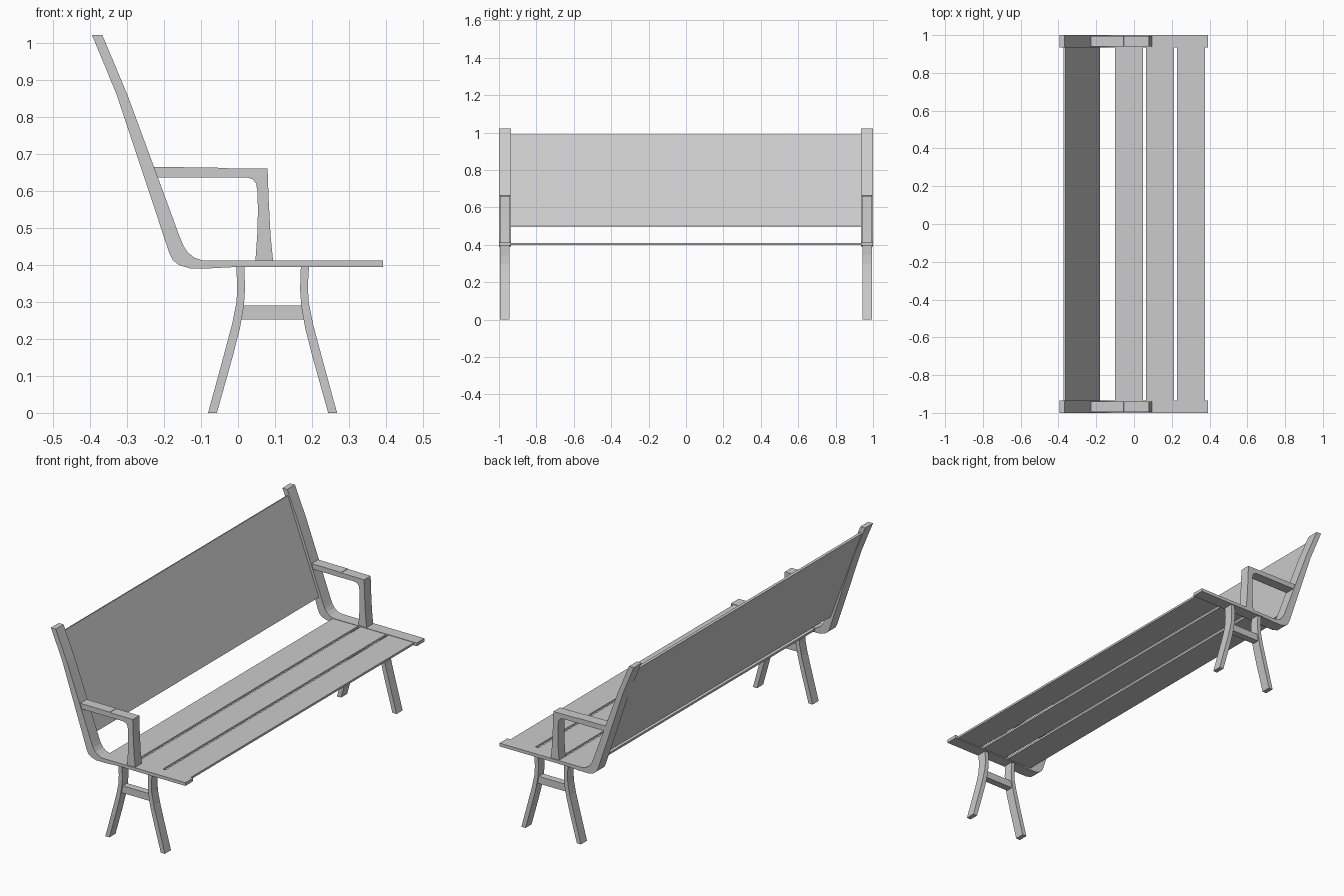
import bpy
import bmesh


def extrude_profile(name, profile, y0, y1):
    """Solid made from an x-z outline stretched between two y positions."""
    bm = bmesh.new()
    face = bm.faces.new([bm.verts.new((x, y0, z)) for x, z in profile])
    ext = bmesh.ops.extrude_face_region(bm, geom=[face])
    verts = [v for v in ext["geom"] if isinstance(v, bmesh.types.BMVert)]
    bmesh.ops.translate(bm, verts=verts, vec=(0, y1 - y0, 0))
    bmesh.ops.recalc_face_normals(bm, faces=bm.faces[:])
    mesh = bpy.data.meshes.new(name)
    bm.to_mesh(mesh)
    bm.free()
    obj = bpy.data.objects.new(name, mesh)
    bpy.context.collection.objects.link(obj)
    return obj


# One continuous back post and seat rail
frame = [(-0.395, 1.022), (-0.36, 0.938), (-0.328, 0.86), (-0.30, 0.776),
         (-0.185, 0.43), (-0.176, 0.413), (-0.16, 0.40), (-0.13, 0.391),
         (-0.077, 0.391), (0.0, 0.395), (0.392, 0.395), (0.392, 0.412),
         (-0.075, 0.412), (-0.098, 0.413), (-0.118, 0.42), (-0.135, 0.433),
         (-0.147, 0.451), (-0.156, 0.472), (-0.299, 0.86), (-0.367, 1.022)]

# Armrest with its upright
armrest = [(-0.228, 0.665), (-0.055, 0.664), (-0.053, 0.662), (0.08, 0.661),
           (0.083, 0.576), (0.088, 0.48), (0.095, 0.411), (0.047, 0.411),
           (0.052, 0.48), (0.054, 0.55), (0.052, 0.603), (0.049, 0.62),
           (0.040, 0.632), (0.023, 0.637), (-0.218, 0.637)]

# Splayed curved leg; the front one is its mirror image
leg = [(-0.005, 0.396), (-0.002, 0.345), (-0.004, 0.30), (-0.016, 0.24),
       (-0.040, 0.150), (-0.081, 0.0), (-0.057, 0.0), (-0.015, 0.150),
       (0.005, 0.228), (0.016, 0.29), (0.019, 0.335), (0.017, 0.396)]
LEG_MID = 0.0935
front = [(2 * LEG_MID - x, z) for x, z in leg]
brace = [(0.008, 0.252), (0.179, 0.252), (0.172, 0.29), (0.015, 0.29)]

# Both end assemblies
for side, s in (("left", -1), ("right", 1)):
    for part, profile, inner, outer in (
            ("end_frame", frame, 0.935, 1.0),
            ("armrest", armrest, 0.94, 0.995),
            ("rear_leg", leg, 0.943, 0.994),
            ("front_leg", front, 0.943, 0.994),
            ("leg_brace", brace, 0.95, 0.987)):
        extrude_profile(f"{side}_{part}", profile, s * inner, s * outer)

# Seat slats
for i in range(3):
    x = -0.10 + i * 0.164
    extrude_profile(f"seat_slat_{i + 1}",
                    [(x, 0.399), (x + 0.148, 0.399), (x + 0.148, 0.41), (x, 0.41)],
                    -0.94, 0.94)

# Sloping backrest panel
extrude_profile("back_panel",
                [(-0.374, 0.986), (-0.363, 0.990), (-0.181, 0.501), (-0.192, 0.497)],
                -0.94, 0.94)
